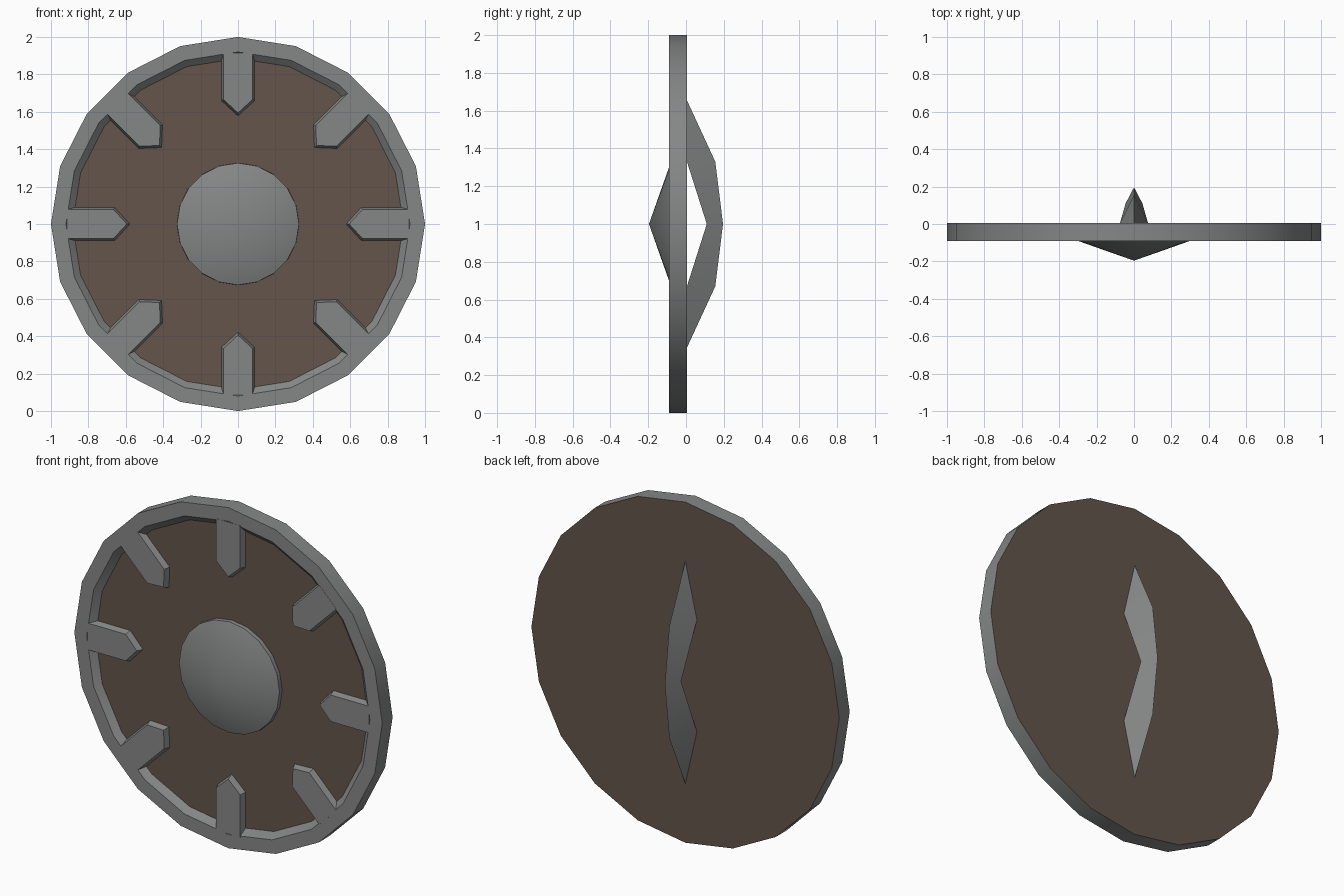
import bpy, bmesh, math
from mathutils import Vector

if "Cube" in bpy.data.objects:
    bpy.data.objects.remove(bpy.data.objects["Cube"])

def material(name, col):
    m = bpy.data.materials.new(name)
    m.diffuse_color = (*col, 1)
    m.use_nodes = True
    m.node_tree.nodes["Principled BSDF"].inputs["Base Color"].default_value = m.diffuse_color
    return m

STEEL = material("grey steel", (0.235, 0.245, 0.24))
WOOD = material("brown wood", (0.125, 0.09, 0.07))

FRONT, BACK, BOARD = -0.09, 0.006, -0.057
N = 20

def make(name, verts, faces, mat, angle=30):
    me = bpy.data.meshes.new(name)
    me.from_pydata([(x, y, z + 1) for x, y, z in verts], [], faces)
    bm = bmesh.new()
    bm.from_mesh(me)
    bmesh.ops.recalc_face_normals(bm, faces=bm.faces)
    bm.to_mesh(me)
    bm.free()
    me.materials.append(mat)
    ob = bpy.data.objects.new(name, me)
    bpy.context.collection.objects.link(ob)
    bpy.ops.object.select_all(action='DESELECT')
    ob.select_set(True)
    bpy.context.view_layer.objects.active = ob
    bpy.ops.object.shade_smooth_by_angle(angle=math.radians(angle))
    return ob

def ring(r, y):
    return [(r * math.cos(i * math.tau / N), y, r * math.sin(i * math.tau / N)) for i in range(N)]

def bridge(a, b):
    return [(a * N + i, a * N + (i + 1) % N, b * N + (i + 1) % N, b * N + i) for i in range(N)]

# shield body: rim, sloped inner wall, wooden front board and wooden back
body = make("shield_body",
            ring(1, BACK) + ring(1, FRONT) + ring(0.92, FRONT) + ring(0.885, BOARD),
            bridge(0, 1) + bridge(1, 2) + bridge(2, 3)
            + [tuple(range(N)), tuple(range(3 * N, 4 * N))], STEEL)
body.data.materials.append(WOOD)
for p in body.data.polygons:
    if len(p.vertices) == N:
        p.material_index = 1

# central boss: shallow smooth cone
make("boss", ring(0.327, BOARD) + ring(0.326, -0.081) + [(0, -0.196, 0)],
     bridge(0, 1) + [(N + i, N + (i + 1) % N, 2 * N) for i in range(N)], STEEL, 40)

# eight pointed studs around the rim (radial, lateral outline)
base = [(0.915, -0.09), (0.66, -0.09), (0.577, 0), (0.66, 0.09), (0.915, 0.09)]
top = [(0.915, -0.078), (0.666, -0.078), (0.594, 0), (0.666, 0.078), (0.915, 0.078)]
for k in range(8):
    a = k * math.tau / 8
    def place(r, s, y):
        return (r * math.cos(a) - s * math.sin(a), y, r * math.sin(a) + s * math.cos(a))
    verts = [place(r, s, BOARD + 0.002) for r, s in base] + [place(r, s, FRONT - 0.001) for r, s in top]
    faces = [(i, (i + 1) % 5, (i + 1) % 5 + 5, i + 5) for i in range(5)]
    make(f"stud_{k + 1}", verts, faces + [(0, 1, 2, 3, 4), (5, 6, 7, 8, 9)], STEEL)

# back grip: ridge outside, flat two-point edge inside
sections = [(0.33, 0.155, 0.0, 0.075), (0, 0.196, 0.105, 0.045), (-0.33, 0.155, 0.0, 0.075)]
verts = []
for z, yo, yi, w in sections:
    verts += [(0, yo, z), (w, yi + 0.005, z), (-w, yi + 0.005, z)]
verts += [(0, 0.005, 0.655), (0, 0.005, -0.655)]
faces = []
for s in (0, 3):
    for i in range(3):
        j = (i + 1) % 3
        faces.append((s + i, s + j, s + 3 + j, s + 3 + i))
for s, tip in ((0, 9), (6, 10)):
    faces += [(s, s + 1, tip), (s + 1, s + 2, tip), (s + 2, s, tip)]
make("grip", verts, faces, STEEL)
